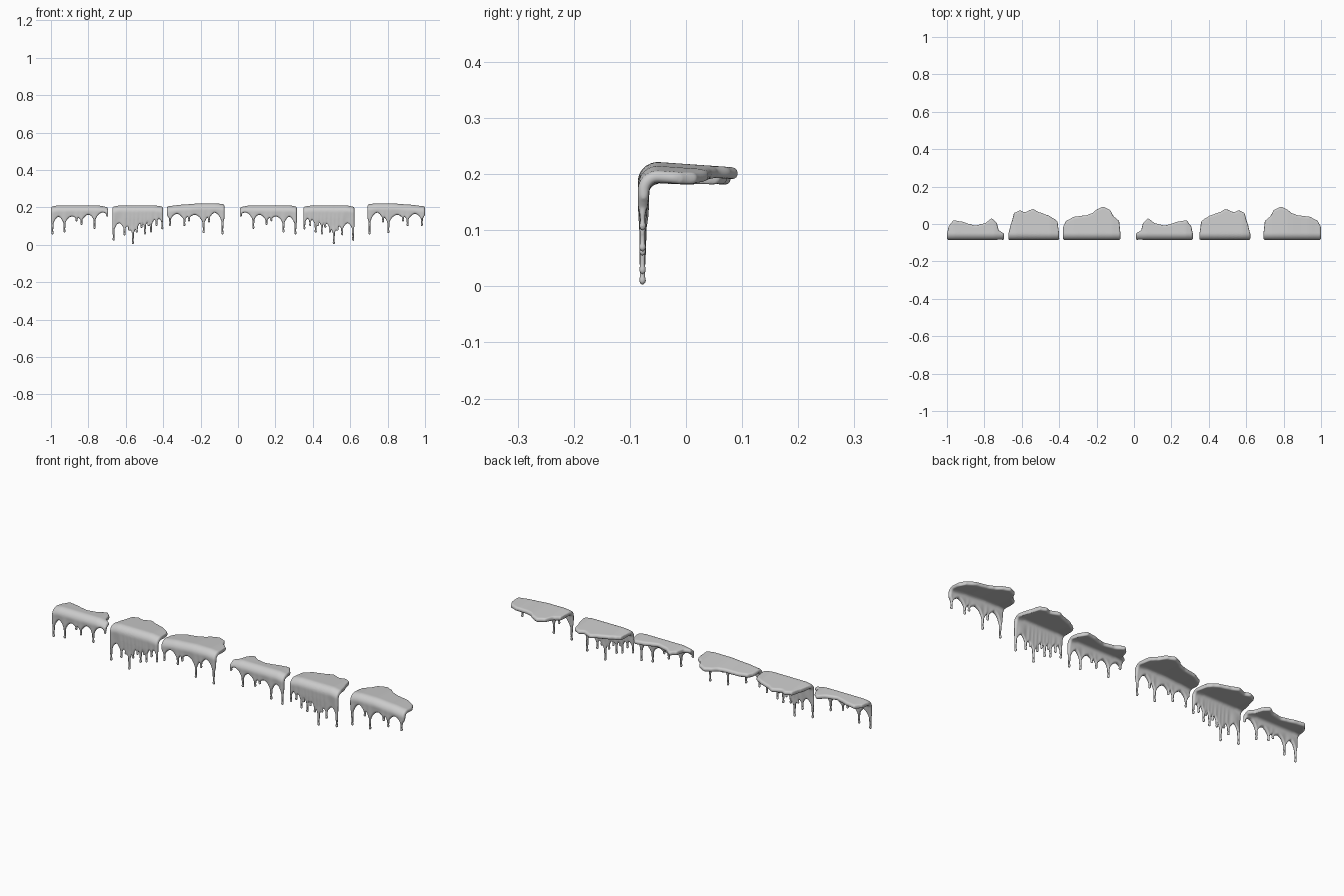
import bpy, bmesh, math
from mathutils import Matrix

if "Cube" in bpy.data.objects:
    bpy.data.objects.remove(bpy.data.objects["Cube"])

R = 0.025            # bend radius of the sheet's mid-line
YF = -0.0755         # mid-line of the hanging front
YC = YF + R
COLS, ROWS = 150, 44


def interp(pts, x):
    """Smooth interpolation through (x, value) points."""
    if x <= pts[0][0]:
        return pts[0][1]
    for (x0, v0), (x1, v1) in zip(pts, pts[1:]):
        if x <= x1:
            t = (x - x0) / (x1 - x0)
            t = 0.5 * t + 0.5 * t * t * (3 - 2 * t)
            return v0 + (v1 - v0) * t
    return pts[-1][1]


def neck(tip, arch):
    return tip + 0.38 * (arch - tip)


def path(s, b, f, zt):
    """Point and outward normal (y, z) along back edge -> bend -> hem."""
    zc = zt - 0.011
    l1, la = b - YC, R * math.pi / 2
    if s < l1:
        y = b - s
        return y, zc - 0.07 * (y - YC), 0, 1
    if s < l1 + la:
        a = (s - l1) / R
        return YC - R * math.sin(a), zc - R + R * math.cos(a), -math.sin(a), math.cos(a)
    return YF, zc - R - (s - l1 - la), -1, 0


def add_sheet(bm, x0, x1, back, top, arch, drips, w):
    loops = []
    for i in range(COLS):
        x = x0 + (x1 - x0) * i / (COLS - 1)
        b, zt, a = max(interp(back, x), YC + 0.002), interp(top, x), interp(arch, x)
        f, ridge = a, 0
        for dx, tip in drips:
            e = math.exp(-abs(x - dx) / w)
            f = min(f, a - (a - neck(tip, a)) * e)
            ridge = max(ridge, math.exp(-((x - dx) / 0.014) ** 2))
        length = (b - YC) + R * math.pi / 2 + (zt - 0.011 - R - f)
        end = min(x - x0, x1 - x, 0.009) / 0.009
        round_x = max(0.25, math.sqrt(1 - (1 - end) ** 2))
        outer, inner = [], []
        for j in range(ROWS):
            s = length * (0.5 - 0.5 * math.cos(math.pi * j / (ROWS - 1)))
            y, z, ny, nz = path(s, b, f, zt)
            d = min(s, length - s, 0.01) / 0.01
            drop = min(1, max(0, (zt - 0.03 - z) / 0.08))
            h = (0.0105 - 0.0045 * drop) * max(0.08, math.sqrt(1 - (1 - d) ** 2)) * round_x
            y -= 0.003 * (ridge - 0.4) * min(1, drop * 2)
            outer.append(bm.verts.new((x, y + ny * h, z + nz * h)))
            inner.append(bm.verts.new((x, y - ny * h, z - nz * h)))
        loops.append(outer + inner[::-1])
    n = 2 * ROWS
    for p, q in zip(loops, loops[1:]):
        for k in range(n):
            bm.faces.new((p[k], p[(k + 1) % n], q[(k + 1) % n], q[k]))
    for lp in (loops[0], loops[-1]):
        for k in range(ROWS - 1):
            bm.faces.new((lp[k], lp[k + 1], lp[n - 2 - k], lp[n - 1 - k]))


def add_drip(bm, x, tip, arch, x0, x1):
    """Thin lathed strand with a bead at the tip."""
    x = min(max(x, x0 + 0.005), x1 - 0.005)
    nk = max(neck(tip, arch), tip + 0.015)
    prof = [(nk + 0.02, 0.006), (nk, 0.0058), (0.5 * (nk + tip) + 0.004, 0.0048),
            (tip + 0.014, 0.0052), (tip + 0.007, 0.0068), (tip + 0.002, 0.005), (tip - 0.001, 0.0015)]
    rings = [[bm.verts.new((x + r * math.cos(k * math.pi / 5), YF - 0.002 + r * math.sin(k * math.pi / 5), z))
              for k in range(10)] for z, r in prof]
    for p, q in zip(rings, rings[1:]):
        for k in range(10):
            bm.faces.new((p[k], q[k], q[(k + 1) % 10], p[(k + 1) % 10]))
    bm.faces.new(rings[0])
    bm.faces.new(rings[-1][::-1])


def build(name, x0, x1, back, top, arch, drips, w, mirror_x):
    bm = bmesh.new()
    add_sheet(bm, x0, x1, back, top, arch, drips, w)
    for dx, tip in drips:
        add_drip(bm, dx, tip, interp(arch, dx), x0, x1)
    bmesh.ops.recalc_face_normals(bm, faces=bm.faces)
    me = bpy.data.meshes.new(name)
    bm.to_mesh(me)
    bm.free()
    ob = bpy.data.objects.new(name, me)
    bpy.context.collection.objects.link(ob)
    # fuse sheet and strands into one melted surface
    rm = ob.modifiers.new("fuse", 'REMESH')
    rm.mode, rm.voxel_size, rm.use_smooth_shade = 'VOXEL', 0.003, True
    sm = ob.modifiers.new("soften", 'SMOOTH')
    sm.factor, sm.iterations = 0.5, 3
    dg = bpy.context.evaluated_depsgraph_get()
    baked = bpy.data.meshes.new_from_object(ob.evaluated_get(dg))
    ob.modifiers.clear()
    ob.data = baked
    # mirrored twin further right
    twin = baked.copy()
    twin.transform(Matrix.Translation((mirror_x, 0, 0)) @ Matrix.Scale(-1, 4, (1, 0, 0)))
    twin.flip_normals()
    bpy.context.collection.objects.link(bpy.data.objects.new(name + "_mirrored", twin))


# short drip strip
build("drip_short", -1.0, -0.695,
      [(-1.0, -0.05), (-0.99, -0.01), (-0.965, 0.02), (-0.92, 0.013), (-0.88, 0.0), (-0.85, -0.008),
       (-0.80, 0.003), (-0.76, 0.03), (-0.735, 0.008), (-0.722, -0.035), (-0.695, -0.05)],
      [(-1.0, 0.205), (-0.96, 0.211), (-0.75, 0.211), (-0.695, 0.202)],
      [(-1.0, 0.16), (-0.85, 0.155), (-0.76, 0.175), (-0.695, 0.178)],
      [(-0.992, 0.055), (-0.928, 0.065), (-0.863, 0.125), (-0.837, 0.105), (-0.767, 0.085), (-0.70, 0.15)],
      0.016, -0.685)

# long dense drip strip
build("drip_long", -0.672, -0.40,
      [(-0.672, -0.05), (-0.655, 0.01), (-0.64, 0.06), (-0.61, 0.073), (-0.585, 0.063), (-0.54, 0.08),
       (-0.505, 0.062), (-0.46, 0.047), (-0.43, 0.03), (-0.41, 0.015), (-0.40, -0.05)],
      [(-0.672, 0.204), (-0.63, 0.211), (-0.45, 0.211), (-0.40, 0.205)],
      [(-0.672, 0.13), (-0.56, 0.105), (-0.50, 0.14), (-0.40, 0.155)],
      [(-0.665, 0.022), (-0.607, 0.05), (-0.582, 0.075), (-0.562, 0.003), (-0.541, 0.065), (-0.516, 0.09),
       (-0.498, 0.055), (-0.478, 0.10), (-0.465, 0.065), (-0.436, 0.10), (-0.405, 0.082)],
      0.014, -0.05)

# broad drip strip with one deep lobe
build("drip_broad", -0.38, -0.072,
      [(-0.38, -0.02), (-0.375, -0.005), (-0.36, 0.02), (-0.315, 0.04), (-0.26, 0.046), (-0.225, 0.057),
       (-0.195, 0.08), (-0.165, 0.093), (-0.13, 0.077), (-0.105, 0.037), (-0.08, 0.018), (-0.072, -0.05)],
      [(-0.38, 0.206), (-0.30, 0.215), (-0.20, 0.222), (-0.12, 0.222), (-0.072, 0.217)],
      [(-0.38, 0.175), (-0.25, 0.165), (-0.18, 0.165), (-0.12, 0.18), (-0.072, 0.185)],
      [(-0.363, 0.10), (-0.287, 0.10), (-0.262, 0.125), (-0.184, 0.062), (-0.155, 0.12), (-0.083, 0.055)],
      0.018, 0.62)
